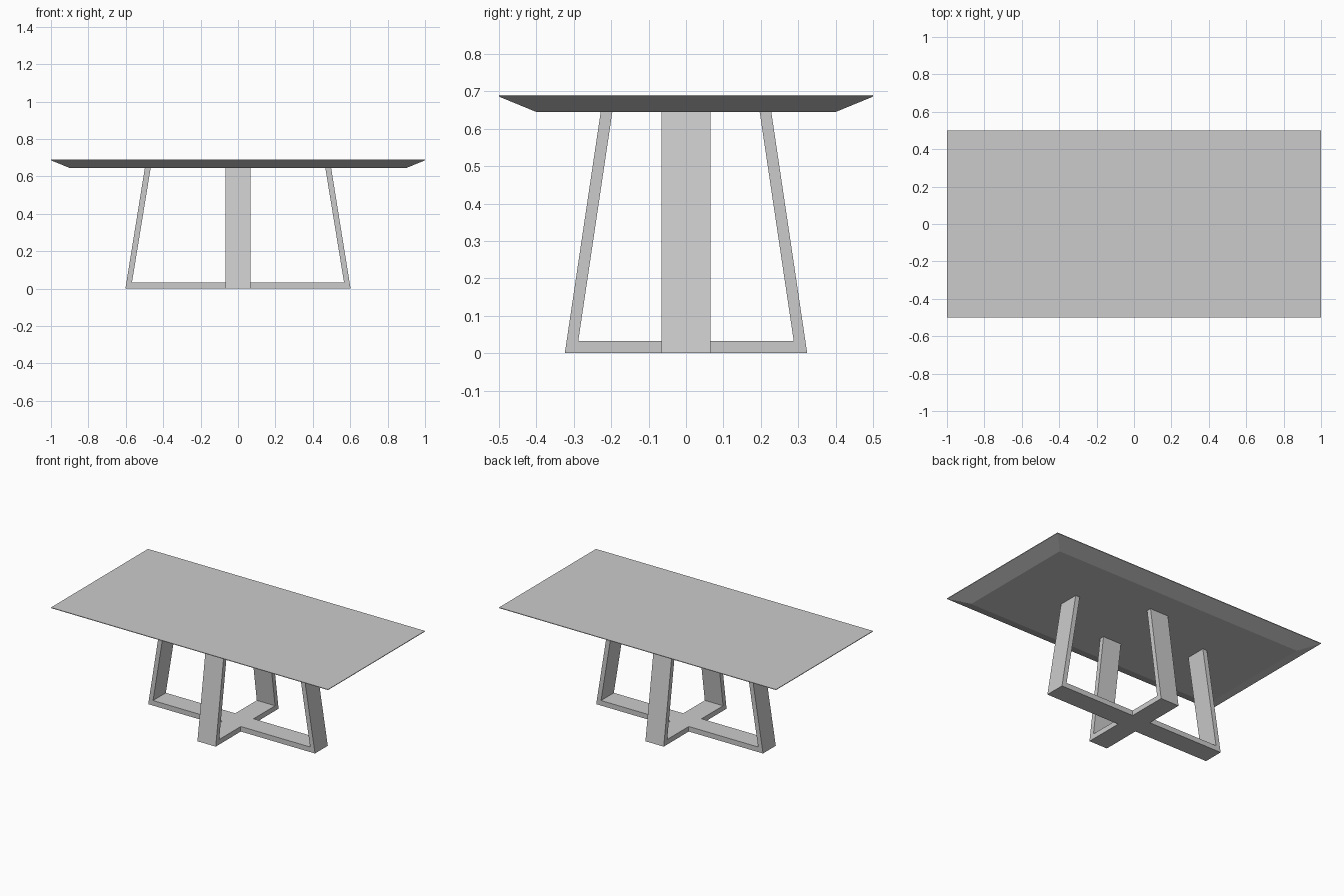
import bpy, bmesh

if "Cube" in bpy.data.objects:
    bpy.data.objects.remove(bpy.data.objects["Cube"])

HALF_W = 0.066      # half width of the flat bars
LEG_TOP = 0.645     # underside of the table top
BAR_H = 0.033       # floor bar thickness


def finish(name, bm):
    bmesh.ops.recalc_face_normals(bm, faces=bm.faces)
    mesh = bpy.data.meshes.new(name)
    bm.to_mesh(mesh)
    bm.free()
    obj = bpy.data.objects.new(name, mesh)
    bpy.context.collection.objects.link(obj)
    return obj


def extrude_profile(name, profile, to_3d):
    """Extrude a (distance, height) outline across the bar width."""
    bm = bmesh.new()
    a = [bm.verts.new(to_3d(d, -HALF_W, z)) for d, z in profile]
    b = [bm.verts.new(to_3d(d, HALF_W, z)) for d, z in profile]
    bm.faces.new(a)
    bm.faces.new(b)
    n = len(profile)
    for i in range(n):
        j = (i + 1) % n
        bm.faces.new((a[i], a[j], b[j], b[i]))
    return finish(name, bm)


# Table top: thin square edge, underside bevelled inward
bm = bmesh.new()
rings = []
for hx, hy, z in [(0.9, 0.4, 0.645), (1, 0.5, 0.686), (1, 0.5, 0.69)]:
    rings.append([bm.verts.new((sx * hx, sy * hy, z))
                  for sx, sy in [(-1, -1), (1, -1), (1, 1), (-1, 1)]])
bm.faces.new(rings[0])
bm.faces.new(rings[-1])
for lo, hi in zip(rings, rings[1:]):
    for i in range(4):
        j = (i + 1) % 4
        bm.faces.new((lo[i], lo[j], hi[j], hi[i]))
finish("table_top", bm)

# Long frame: one floor bar with two leaning legs
outer_inner = [(0.602, 0), (0.498, LEG_TOP), (0.467, LEG_TOP), (0.567, BAR_H)]
long_profile = outer_inner + [(-d, z) for d, z in reversed(outer_inner)]
extrude_profile("long_frame", long_profile, lambda d, w, z: (d, w, z))

# Short frame: two L-shaped halves butting against the long floor bar
short_profile = [(HALF_W, 0), (0.324, 0), (0.228, LEG_TOP),
                 (0.197, LEG_TOP), (0.288, BAR_H), (HALF_W, BAR_H)]
for side, name in [(-1, "front_leg"), (1, "back_leg")]:
    extrude_profile(name, short_profile, lambda d, w, z: (w, side * d, z))
